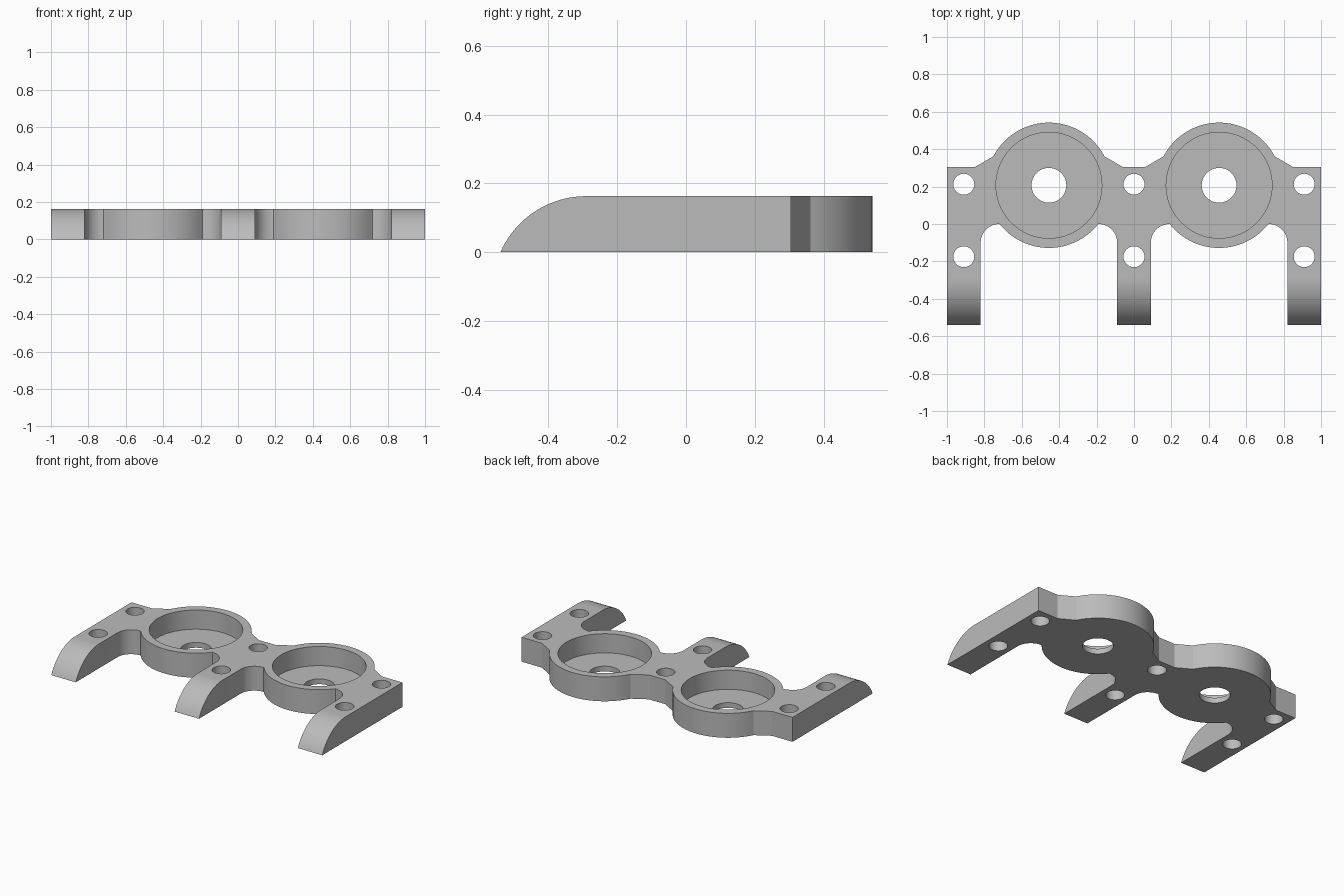
import bpy
import bmesh
from math import cos, sin, radians
from mathutils import Vector

if "Cube" in bpy.data.objects:
    bpy.data.objects.remove(bpy.data.objects["Cube"], do_unlink=True)

HEIGHT = 0.163
FLOOR = 0.035
CUP_X, CUP_Y, CUP_R = 0.455, 0.207, 0.335
FILLET = 0.1
TIP_Y = -0.54

grey = bpy.data.materials.new("plain_grey")
grey.use_nodes = True
colour = (0.5, 0.5, 0.5, 1)
grey.diffuse_color = colour
grey.node_tree.nodes["Principled BSDF"].inputs["Base Color"].default_value = colour


def arc(cx, cy, r, start, end, steps):
    angles = [radians(start + (end - start) * i / steps) for i in range(steps + 1)]
    return [(cx + r * cos(a), cy + r * sin(a)) for a in angles]


def extrude_outline(name, points, depth):
    """Solid from a closed outline of 3D points, pushed along a depth vector."""
    bm = bmesh.new()
    face = bm.faces.new([bm.verts.new(p) for p in points])
    result = bmesh.ops.extrude_face_region(bm, geom=[face])
    moved = [v for v in result["geom"] if isinstance(v, bmesh.types.BMVert)]
    bmesh.ops.translate(bm, verts=moved, vec=Vector(depth))
    bmesh.ops.recalc_face_normals(bm, faces=bm.faces)
    mesh = bpy.data.meshes.new(name)
    bm.to_mesh(mesh)
    bm.free()
    obj = bpy.data.objects.new(name, mesh)
    bpy.context.collection.objects.link(obj)
    mesh.materials.append(grey)
    return obj


def combine(target, cutter, operation):
    cutter.hide_render = True
    mod = target.modifiers.new(operation.lower(), "BOOLEAN")
    mod.operation = operation
    mod.solver = "EXACT"
    mod.object = cutter
    bpy.context.view_layer.objects.active = target
    bpy.ops.object.modifier_apply(modifier=mod.name)
    bpy.data.objects.remove(cutter, do_unlink=True)


def bore(target, x, y, r, bottom, steps):
    ring = [(px, py, bottom) for px, py in arc(x, y, r, 0, 360, steps)[:-1]]
    combine(target, extrude_outline("bore_cutter", ring, (0, 0, 0.5)), "DIFFERENCE")


# Plan outline of one half: middle leg, round cup, outer leg, back edge
half = [(0.09, TIP_Y)]
half += arc(0.19, -FILLET, FILLET, 180, 90, 12)
half += arc(CUP_X, CUP_Y, CUP_R, -141, -39, 32)
half += arc(0.72, -FILLET, FILLET, 90, 0, 12)
half += [(0.82, TIP_Y), (1, TIP_Y), (1, 0.305), (0.85, 0.305)]
half += arc(CUP_X, CUP_Y, CUP_R, 27.5, 152.5, 40)
half += [(0.06, 0.305)]
outline = half + [(-x, y) for x, y in reversed(half)]
bracket = extrude_outline("bracket", [(x, y, 0) for x, y in outline], (0, 0, HEIGHT))

# Side profile that rounds the leg tips
nose_r = 0.273
side = [(0.7, -0.1), (0.7, HEIGHT)]
side += arc(-0.29, HEIGHT - nose_r, nose_r, 90, 156.2, 20)
side += [(TIP_Y, -0.1)]
profile = extrude_outline("side_profile", [(-1.2, y, z) for y, z in side], (2.4, 0, 0))
combine(bracket, profile, "INTERSECT")

# Cup pockets with a centre hole in each floor
for sign in (-1, 1):
    bore(bracket, sign * CUP_X, CUP_Y, 0.283, FLOOR, 80)
    bore(bracket, sign * CUP_X, CUP_Y, 0.093, -0.1, 48)

# Screw holes, two on each leg
for x in (-0.91, 0, 0.91):
    for y in (0.213, -0.175):
        bore(bracket, x, y, 0.056, -0.1, 32)

bpy.ops.object.select_all(action="DESELECT")
bracket.select_set(True)
bpy.context.view_layer.objects.active = bracket
bpy.ops.object.shade_smooth_by_angle(angle=radians(25))
